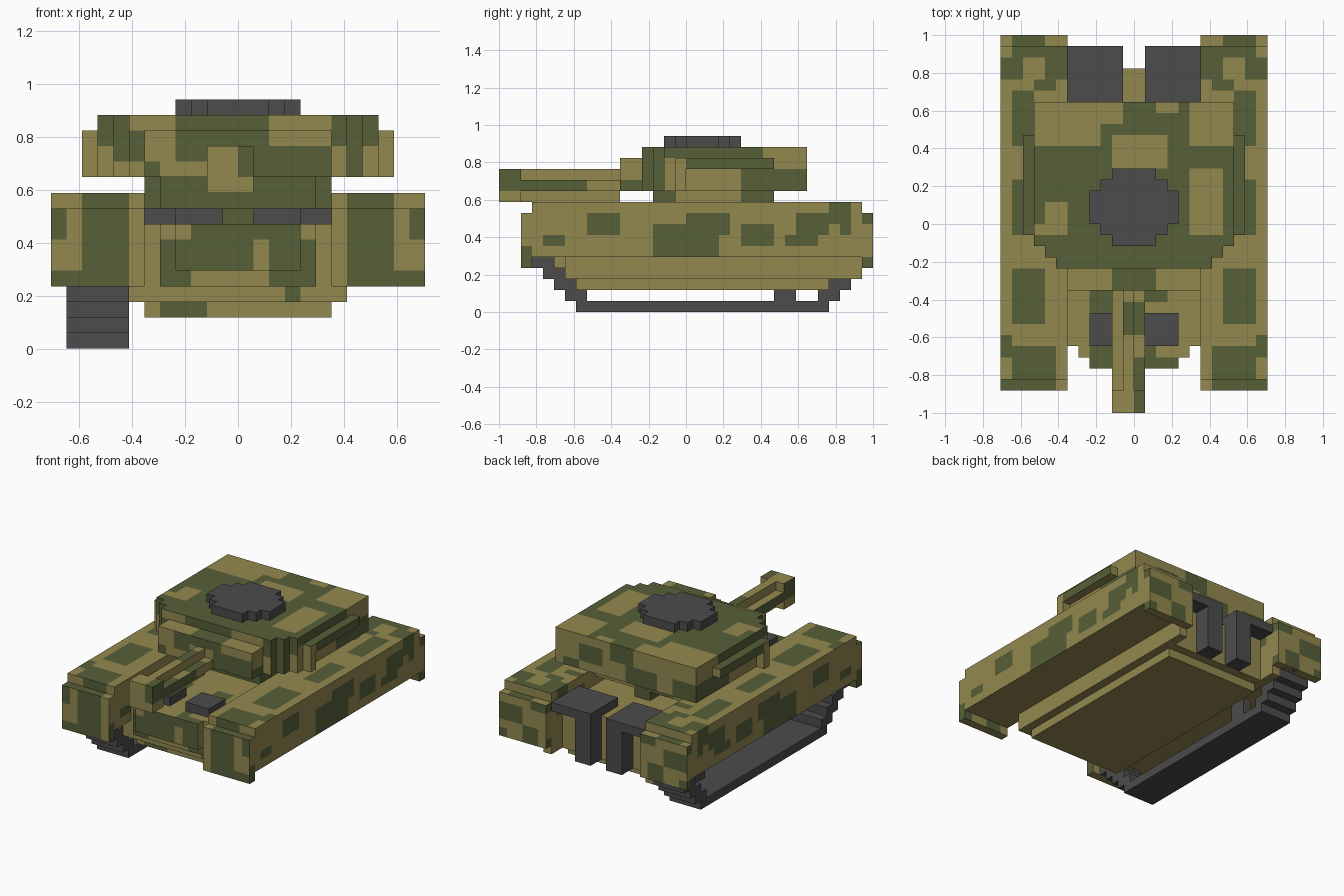
import bpy
import bmesh
from mathutils import Vector

if "Cube" in bpy.data.objects:
    bpy.data.objects.remove(bpy.data.objects["Cube"], do_unlink=True)

U = 1 / 17  # edge length of one block


def material(name, rgb):
    m = bpy.data.materials.new(name)
    m.use_nodes = True
    m.diffuse_color = (*rgb, 1)
    m.node_tree.nodes["Principled BSDF"].inputs["Base Color"].default_value = (*rgb, 1)
    m.roughness = 0.9
    return m


SAND = material("sand", (0.296, 0.25, 0.08))
GREEN = material("olive_green", (0.095, 0.115, 0.04))
GREY = material("dark_grey", (0.072, 0.072, 0.074))

# Face direction -> (paint key, the two in-plane axes)
SIDES = {(0, 0, 1): ("top", 0, 1), (0, 0, -1): ("bottom", 0, 1),
         (0, -1, 0): ("front", 0, 2), (0, 1, 0): ("back", 0, 2),
         (1, 0, 0): ("side", 1, 2), (-1, 0, 0): ("side", 1, 2)}


def blocks(name, boxes, mats, paint=None, mirror=False):
    """Blocky shell over the union of boxes (x0, x1, y0, y1, z0, z1).
    Faces inside a paint rectangle (a0, a1, b0, b1) get the second material."""
    paint = paint or {}
    cells = {(x, y, z) for x0, x1, y0, y1, z0, z1 in boxes
             for x in range(x0, x1) for y in range(y0, y1) for z in range(z0, z1)}
    bm = bmesh.new()
    verts = {}

    def vert(p):
        if p not in verts:
            verts[p] = bm.verts.new([c * U for c in p])
        return verts[p]

    for cell in sorted(cells):
        for n, (key, a, b) in SIDES.items():
            if tuple(c + d for c, d in zip(cell, n)) in cells:
                continue
            k = 3 - a - b
            corners = []
            for da, db in ((0, 0), (1, 0), (1, 1), (0, 1)):
                p = list(cell)
                p[a] += da
                p[b] += db
                p[k] += max(n[k], 0)
                corners.append(tuple(p))
            normal = (Vector(corners[1]) - Vector(corners[0])).cross(
                Vector(corners[2]) - Vector(corners[1]))
            if normal.dot(Vector(n)) < 0:
                corners.reverse()
            face = bm.faces.new([vert(p) for p in corners])
            u, v = cell[a], cell[b]
            if any(r[0] <= u < r[1] and r[2] <= v < r[3] for r in paint.get(key, ())):
                face.material_index = 1
    # Merge equal-coloured coplanar squares
    bmesh.ops.dissolve_limit(bm, angle_limit=0.01, verts=bm.verts[:], edges=bm.edges[:],
                             delimit={'MATERIAL'})
    for side in (("left", "right") if mirror else ("",)):
        if side == "right":
            bmesh.ops.scale(bm, vec=(-1, 1, 1), verts=bm.verts[:])
            bmesh.ops.reverse_faces(bm, faces=bm.faces[:])
        full = f"{name}_{side}" if side else name
        mesh = bpy.data.meshes.new(full)
        bm.to_mesh(mesh)
        for m in mats:
            mesh.materials.append(m)
        bpy.context.collection.objects.link(bpy.data.objects.new(full, mesh))
    bm.free()


CAMO = (SAND, GREEN)

# Side sponsons with lowered end plates
end_spots = [(7, 10, 4, 10), (10, 12, 4, 5), (11, 12, 7, 9)]
blocks("sponson", [(6, 12, -14, 16, 5, 10), (6, 12, -15, -14, 4, 9), (6, 12, 16, 17, 4, 9)],
       CAMO, {
    "top": [(8, 11, 15, 17), (10, 12, 13, 15), (6, 8, 13, 16), (7, 9, 12, 13), (9, 11, 7, 12),
            (6, 8, 10, 11), (9, 11, -1, 4), (8, 11, -9, -4), (11, 12, -12, -10),
            (7, 11, -15, -11), (11, 12, -15, -14)],
    "front": end_spots,
    "back": [(7, 9, 4, 6), (9, 12, 6, 8), (6, 8, 8, 9), (11, 12, 4, 5)],
    "side": [(-15, -14, 4, 6), (-9, -6, 7, 9), (-13, -11, 6, 7), (-3, 3, 5, 8), (0, 4, 7, 9),
             (5, 8, 6, 8), (9, 12, 6, 7), (10, 13, 7, 9), (13, 15, 8, 10), (14, 15, 7, 8),
             (16, 17, 8, 9), (16, 17, 4, 5)],
}, mirror=True)

# Hull with stepped nose, belly and rear flaps
blocks("hull", [(-6, 6, -10, 13, 2, 3), (-7, 7, -11, 14, 3, 5), (-5, 5, -12, -11, 4, 8),
                (-4, 4, -13, -12, 5, 8), (-6, 6, -11, 14, 5, 8),
                (6, 7, 14, 16, 3, 5), (-7, -6, 14, 16, 3, 5)], CAMO, {
    "top": [(-4, -2, -8, -5), (-4, -2, -13, -11), (1, 2, -13, -11), (2, 4, -13, -12),
            (1, 3, -7, -5)],
    "front": [(-5, -3, 4, 7), (-3, 1, 5, 8), (1, 4, 7, 8), (2, 5, 4, 7), (-5, -2, 2, 3),
              (3, 4, 3, 4)],
})

# Front deck hatches
blocks("deck_hatch", [(1, 4, -11, -8, 8, 9)], [GREY], mirror=True)

# Rear exhausts: flat cover on a column
blocks("exhaust", [(1, 6, 11, 16, 8, 9), (1, 3, 14, 16, 3, 9)], [GREY], mirror=True)

# Single running track, an open stepped loop under the right sponson
steps = [s for i in range(1, 5) for s in ((-11, -7, -10 - i, -8 - i, i, i + 1),
                                          (-11, -7, 11 + i, 13 + i, i, i + 1))]
blocks("track", [(-11, -7, -10, 13, 0, 1), (-8, -7, 8, 10, 1, 3)] + steps, [GREY])

# Turret pivot and ring
blocks("turret_pivot", [(-1, 1, -1, 8, 8, 9)], [GREEN])
blocks("turret_ring", [(-6, 6, -1, 8, 9, 11), (-5, 5, -3, -1, 9, 11)], CAMO, {
    "front": [(-6, 6, 9, 11)], "side": [(-3, -1, 9, 11), (5, 8, 9, 11)],
    "back": [(-4, 1, 9, 11)]})

# Turret body, tapering to the front, with side shelves on posts
turret = [(-9, 9, -2, 11, 11, 15), (-8, 8, -3, -2, 11, 15), (-7, 7, -4, -3, 11, 15)]
for x in (9, -10):
    turret += [(x, x + 1, -1, 0, 11, 14), (x, x + 1, 0, 8, 13, 14)]
sand_spots = [(-9, -3, 7, 11), (-3, -1, 9, 11), (-2, 3, 5, 8), (5, 9, 7, 11), (2, 4, 10, 11),
              (5, 8, -1, 5), (-8, -6, -1, 2), (-9, -8, -1, 0)]
roof = [(x, x + 1, y, y + 1) for x in range(-10, 10) for y in range(-4, 11)
        if not any(a <= x < b and c <= y < d for a, b, c, d in sand_spots)]
blocks("turret", turret, CAMO, {
    "top": roof,
    "front": [(-4, 2, 13, 15), (-9, -7, 13, 15), (-8, -6, 12, 14), (6, 9, 13, 15),
              (7, 8, 11, 13)],
    "back": [(3, 6, 12, 14), (-1, 2, 13, 15), (-4, 0, 11, 13), (-9, -6, 11, 13), (6, 8, 11, 12)],
    "side": [(-4, 7, 14, 15), (-4, -2, 11, 14), (0, 8, 13, 14), (5, 11, 11, 13)],
})

# Gun mantlet
blocks("mantlet", [(-6, 6, -6, -4, 11, 14)], CAMO, {
    "top": [(-2, 2, -6, -4)],
    "front": [(-4, 2, 13, 14), (1, 6, 11, 13), (-4, -2, 12, 13), (-6, -5, 11, 12)],
    "side": [(-6, -4, 11, 12)]})

# Gun barrel of plus-shaped section with a square muzzle
blocks("gun", [(-2, 1, -17, -15, 10, 13), (-2, 1, -15, -6, 11, 12), (-1, 0, -15, -6, 12, 13),
               (-1, 0, -15, -6, 10, 11)], CAMO, {
    "top": [(0, 1, -17, -12), (-1, 1, -10, -7)],
    "front": [(0, 1, 11, 13)],
    "side": [(-17, -15, 11, 13), (-15, -9, 11, 12)]})

# Roof hatch, a stepped disc
blocks("roof_hatch", [(-2, 2, -2, 5, 15, 16), (-3, 3, -1, 4, 15, 16), (-4, 4, 0, 3, 15, 16)],
       [GREY])
